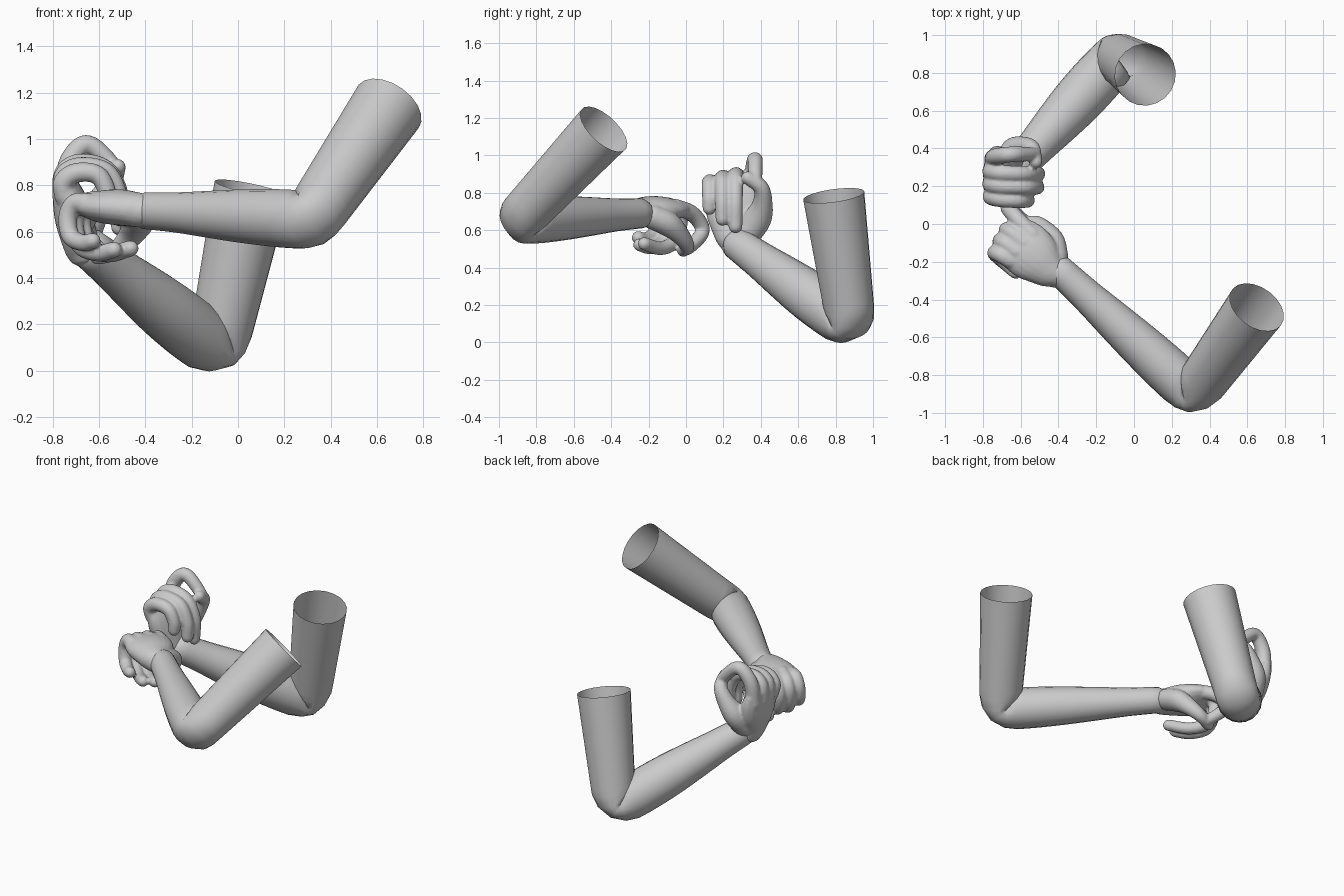
import bpy, bmesh, math
from mathutils import Vector, Matrix

cube = bpy.data.objects.get("Cube")
if cube:
    bpy.data.objects.remove(cube, do_unlink=True)

SIDES = 20
GREY = (0.6, 0.6, 0.6, 1.0)
skin = bpy.data.materials.new("plain grey")
skin.use_nodes = True
skin.diffuse_color = GREY
skin.node_tree.nodes["Principled BSDF"].inputs["Base Color"].default_value = GREY


def make_object(name, bm):
    bmesh.ops.recalc_face_normals(bm, faces=bm.faces)
    for f in bm.faces:
        f.smooth = True
    mesh = bpy.data.meshes.new(name)
    bm.to_mesh(mesh)
    bm.free()
    mesh.materials.append(skin)
    obj = bpy.data.objects.new(name, mesh)
    bpy.context.collection.objects.link(obj)
    return obj


def loft(bm, rings, cap_start, cap_end):
    """Skin a list of rings (centre, axis1, axis2), the axes scaled by radius."""
    angles = [2 * math.pi * i / SIDES for i in range(SIDES)]
    loops = [[bm.verts.new(c + e1 * math.sin(a) + e2 * math.cos(a)) for a in angles]
             for c, e1, e2 in rings]
    for p, q in zip(loops, loops[1:]):
        for i in range(SIDES):
            j = (i + 1) % SIDES
            bm.faces.new((p[i], p[j], q[j], q[i]))
    if cap_start:
        bm.faces.new(loops[0])
    if cap_end:
        bm.faces.new(loops[-1])


def spline(points, steps=5):
    """Catmull-Rom curve through vectors of any size."""
    pts = [Vector(p) for p in points]
    pts = [2 * pts[0] - pts[1]] + pts + [2 * pts[-1] - pts[-2]]
    out = []
    for a, b, c, d in zip(pts, pts[1:], pts[2:], pts[3:]):
        for k in range(steps):
            t = k / steps
            out.append(0.5 * (2 * b + (c - a) * t + (2 * a - 5 * b + 4 * c - d) * t ** 2
                              + (3 * b - a - 3 * c + d) * t ** 3))
    return out + [pts[-2]]


def rounded_limb(bm, stations, to_world):
    """Closed tube with round ends; a station is (x, y, z, width, depth)."""
    st = spline(stations)
    pos = [Vector(s[:3]) for s in st]
    rings = []
    for i, s in enumerate(st):
        tan = (pos[min(i + 1, len(st) - 1)] - pos[max(i - 1, 0)]).normalized()
        e1 = Vector((0, 0, 1))
        e1 = (e1 - tan * e1.dot(tan)).normalized()
        rings.append((pos[i], e1 * s[3], tan.cross(e1) * s[4], tan))

    def tip(ring, sign):
        c, e1, e2, tan = ring
        r = min(e1.length, e2.length)
        return [(c + tan * sign * r * math.sin(a), e1 * math.cos(a), e2 * math.cos(a), tan)
                for a in (0.5, 1.0, 1.35)]

    rings = tip(rings[0], -1)[::-1] + rings + tip(rings[-1], 1)
    rot = to_world.to_3x3()
    loft(bm, [(to_world @ c, rot @ a, rot @ b) for c, a, b, _ in rings], True, True)


def build_arm(name, shoulder, elbow, wrist, r_top, forearm_radii):
    """Straight open tube, bent at the elbow by blending two rigid halves."""
    shoulder, elbow, wrist = Vector(shoulder), Vector(elbow), Vector(wrist)
    u, f = (shoulder - elbow).normalized(), (wrist - elbow).normalized()
    axis = u.cross(f).normalized()
    out_u = (u * f.dot(u) - f).normalized()
    out_f = (f * f.dot(u) - u).normalized()
    upper, lower = (shoulder - elbow).length, (wrist - elbow).length
    r_elbow = forearm_radii[0]
    # profile of (distance past the elbow, radius)
    profile = [(-upper * (1 - k / 16), r_top + (r_elbow - r_top) * k / 16) for k in range(16)]
    last = len(forearm_radii) - 1
    profile += spline([(lower * i / last, r) for i, r in enumerate(forearm_radii)], 4)
    profile.append((lower + 0.05, 0.055))
    bend = 0.1
    rings = []
    for s, r in profile:
        w = min(1, max(0, 0.5 + s / (2 * bend)))
        w = w * w * (3 - 2 * w)
        rings.append((elbow + (-u).lerp(f, w) * s, axis * r, out_u.lerp(out_f, w) * r))
    bm = bmesh.new()
    loft(bm, rings, False, True)
    return make_object(name, bm)


# hand layout: (towards knuckles, towards back of hand, towards thumb)
PALM = [(-0.01, 0.01, 0, 0.085, 0.078), (0.04, 0.025, -0.01, 0.11, 0.08), (0.12, 0.045, -0.01, 0.145, 0.082),
        (0.2, 0.06, -0.01, 0.155, 0.075), (0.27, 0.075, -0.01, 0.145, 0.055)]
# each finger: sideways position at root and tip, then (forward, back) bends
FINGERS = {
    "little": (-0.115, -0.145, [(0.22, 0.08), (0.28, 0.085), (0.32, 0.03), (0.31, -0.06), (0.24, -0.1), (0.18, -0.1)]),
    "ring": (-0.055, -0.075, [(0.22, 0.09), (0.31, 0.08), (0.345, 0.01), (0.32, -0.1), (0.22, -0.15), (0.12, -0.15)]),
    "middle": (0.01, -0.005, [(0.22, 0.09), (0.32, 0.08), (0.36, 0.01), (0.33, -0.1), (0.22, -0.155), (0.08, -0.15)]),
    "index": (0.075, 0.1, [(0.22, 0.08), (0.35, 0.065), (0.43, 0.01), (0.435, -0.04), (0.38, -0.1), (0.33, -0.14)]),
}
THUMB = [(0.05, 0, 0.06, 0.075, 0.07), (0.13, -0.03, 0.115, 0.075, 0.07), (0.21, -0.08, 0.14, 0.053, 0.055),
         (0.29, -0.13, 0.13, 0.042, 0.042), (0.34, -0.15, 0.06, 0.036, 0.036)]


def build_hand(name, origin, forward, back, side, size):
    d = Vector(forward).normalized()
    n = Vector(back)
    n = (n - d * n.dot(d)).normalized()
    t = d.cross(n) * side
    frame = Matrix((d, n, t)).transposed().to_4x4()
    frame = Matrix.Translation(origin) @ frame @ Matrix.Scale(size, 4)
    bm = bmesh.new()
    rounded_limb(bm, PALM, frame)
    for root, end, bends in FINGERS.values():
        last = len(bends) - 1
        path = []
        for i, (a, b) in enumerate(bends):
            r = 0.047 - 0.01 * i / last
            path.append((a, b, root + (end - root) * min(1, 2 * i / last), r, r))
        rounded_limb(bm, path, frame)
    rounded_limb(bm, THUMB, frame)
    obj = make_object(name, bm)
    # fuse the parts into one soft skin
    fuse = obj.modifiers.new("fuse", 'REMESH')
    fuse.mode = 'VOXEL'
    fuse.voxel_size = 0.008
    fuse.use_smooth_shade = True
    soften = obj.modifiers.new("soften", 'SMOOTH')
    soften.factor = 0.5
    soften.iterations = 5
    return obj


# front arm, held level
build_arm("front_arm", (0.65, -0.44, 1.14), (0.315, -0.9, 0.65), (-0.40, -0.24, 0.69),
          0.16, [0.127, 0.126, 0.117, 0.103, 0.088, 0.08])
build_hand("front_hand", (-0.42, -0.255, 0.68), (-0.69, 0.61, -0.14), (0, 0, 1), 1, 0.95)

# rear arm, hand raised
build_arm("rear_arm", (0.06, 0.79, 0.785), (-0.09, 0.885, 0.085), (-0.645, 0.27, 0.53),
          0.165, [0.13, 0.137, 0.133, 0.118, 0.1, 0.088])
build_hand("rear_hand", (-0.66, 0.27, 0.535), (-0.03, 0, 1), (-1, 0, 0), -1, 1.0)
